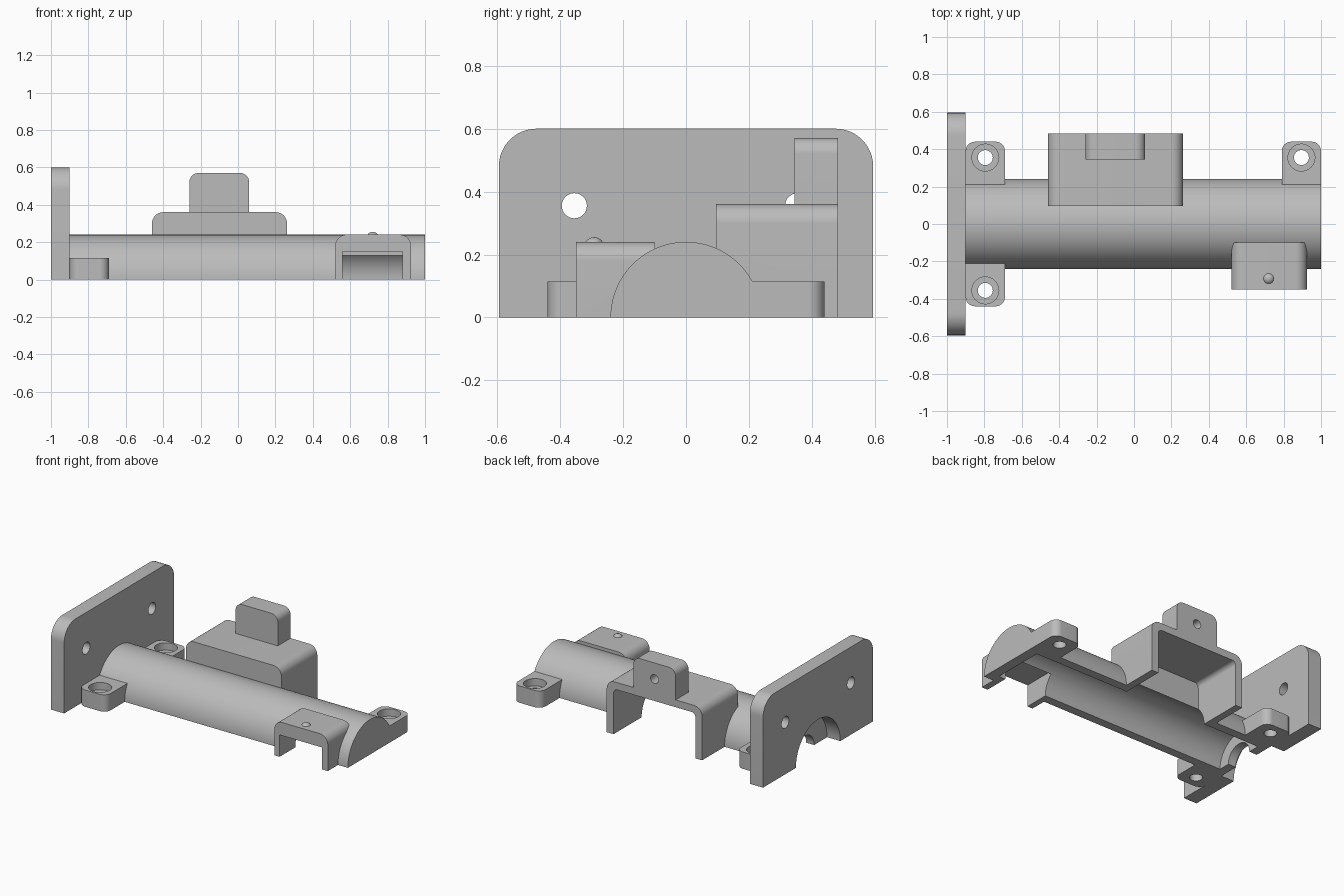
import bpy, bmesh, math

old = bpy.data.objects.get("Cube")
if old:
    bpy.data.objects.remove(old, do_unlink=True)

grey = bpy.data.materials.new("plain grey")
grey.use_nodes = True
COLOUR = (0.5, 0.5, 0.5, 1)
grey.diffuse_color = COLOUR
grey.node_tree.nodes["Principled BSDF"].inputs["Base Color"].default_value = COLOUR


def arc(cu, cv, r, start, end, n):
    return [(cu + r * math.cos(math.radians(start + (end - start) * i / n)),
             cv + r * math.sin(math.radians(start + (end - start) * i / n))) for i in range(n + 1)]


def circle(cu, cv, r, n=64):
    return arc(cu, cv, r, 0, 360, n)[:-1]


def rounded(u0, u1, v0, v1, r=0.0, low=False):
    """Rectangle with its two upper (or lower) corners rounded."""
    if not r:
        return [(u0, v0), (u1, v0), (u1, v1), (u0, v1)]
    if low:
        return (arc(u0 + r, v0 + r, r, 180, 270, 12) + arc(u1 - r, v0 + r, r, 270, 360, 12)
                + [(u1, v1), (u0, v1)])
    return ([(u0, v0), (u1, v0)] + arc(u1 - r, v1 - r, r, 0, 90, 12)
            + arc(u0 + r, v1 - r, r, 90, 180, 12))


def prism(name, points, axis, a, b):
    """Extrude a 2D outline along an axis from a to b."""
    place = {"x": lambda u, v, w: (w, u, v),
             "y": lambda u, v, w: (u, w, v),
             "z": lambda u, v, w: (u, v, w)}[axis]
    bm = bmesh.new()
    ends = [[bm.verts.new(place(u, v, w)) for u, v in points] for w in (a, b)]
    bm.faces.new(ends[0])
    bm.faces.new(ends[1])
    n = len(points)
    for i in range(n):
        j = (i + 1) % n
        bm.faces.new((ends[0][i], ends[0][j], ends[1][j], ends[1][i]))
    bmesh.ops.recalc_face_normals(bm, faces=bm.faces)
    mesh = bpy.data.meshes.new(name)
    bm.to_mesh(mesh)
    bm.free()
    mesh.materials.append(grey)
    ob = bpy.data.objects.new(name, mesh)
    bpy.context.collection.objects.link(ob)
    return ob


def cutter(*args):
    ob = prism(*args)
    ob.hide_render = True
    cutters.append(ob)
    return ob


def carve(ob, tools):
    """Subtract the cutters and bake the result."""
    for tool in tools:
        mod = ob.modifiers.new("cut", "BOOLEAN")
        mod.operation, mod.solver, mod.object = "DIFFERENCE", "EXACT", tool
    bpy.context.view_layer.update()
    deps = bpy.context.evaluated_depsgraph_get()
    mesh = bpy.data.meshes.new_from_object(ob.evaluated_get(deps))
    ob.modifiers.clear()
    ob.data = mesh
    mesh.shade_smooth()
    mesh.set_sharp_from_angle(angle=math.radians(30))


cutters = []

# Shared cutters: bore, shaft hole and the two bracket pockets
bore = cutter("bore_cutter", circle(0, 0, 0.18), "x", -0.84, 0.93)
shaft = cutter("shaft_cutter", circle(0, 0, 0.1), "x", -0.95, -0.8)
front_pocket = cutter("front_pocket_cutter", rounded(0.56, 0.88, -0.1, 0.15), "y", -0.5, -0.125)
back_pocket = cutter("back_pocket_cutter", rounded(-0.41, 0.21, -0.1, 0.31, 0.03), "y", 0.125, 0.6)

# Half-round housing
housing = prism("housing", arc(0, 0, 0.24, 0, 180, 64), "x", -0.9, 1)
carve(housing, [bore, shaft, front_pocket, back_pocket])

# End plate with arch and two bolt holes
plate = prism("end_plate", rounded(-0.595, 0.595, 0, 0.6, 0.12), "x", -1, -0.9)
holes = [cutter("plate_hole_cutter", circle(s * 0.355, 0.355, 0.04, 32), "x", -1.1, -0.8) for s in (-1, 1)]
arch = cutter("arch_cutter", circle(0, 0, 0.24), "x", -1.1, -0.8)
carve(plate, holes + [arch])

# Mounting ears with counterbored holes
for name, x, side in (("front_ear", -0.795, -1), ("back_ear", -0.795, 1), ("end_ear", 0.895, 1)):
    y0, y1 = sorted((side * 0.19, side * 0.44))
    ear = prism(name, rounded(x - 0.105, x + 0.105, y0, y1, 0.05, side < 0), "z", 0, 0.115)
    y = side * 0.355
    carve(ear, [bore,
                cutter("ear_hole_cutter", circle(x, y, 0.04, 32), "z", -0.1, 0.2),
                cutter("counterbore_cutter", circle(x, y, 0.072, 40), "z", 0.065, 0.2)])

# Small front bracket with a locating bump
front = prism("front_bracket", rounded(0.52, 0.925, 0, 0.24, 0.06), "y", -0.35, -0.1)
carve(front, [bore, front_pocket])
bpy.ops.mesh.primitive_uv_sphere_add(segments=24, ring_count=12, radius=0.033, location=(0.72, -0.292, 0.222))
bump = bpy.context.object
bump.name = "locating_bump"
bump.data.materials.append(grey)
bump.data.shade_smooth()

# Large back bracket and its upright lug
back = prism("back_bracket", rounded(-0.46, 0.262, 0, 0.36, 0.06), "y", 0.095, 0.483)
carve(back, [bore, back_pocket])
lug = prism("upright_lug", rounded(-0.26, 0.06, 0.34, 0.57, 0.05), "y", 0.345, 0.483)
carve(lug, [cutter("lug_hole_cutter", circle(-0.1, 0.46, 0.03, 32), "y", 0.4, 0.6)])

for ob in cutters:
    bpy.data.objects.remove(ob, do_unlink=True)
